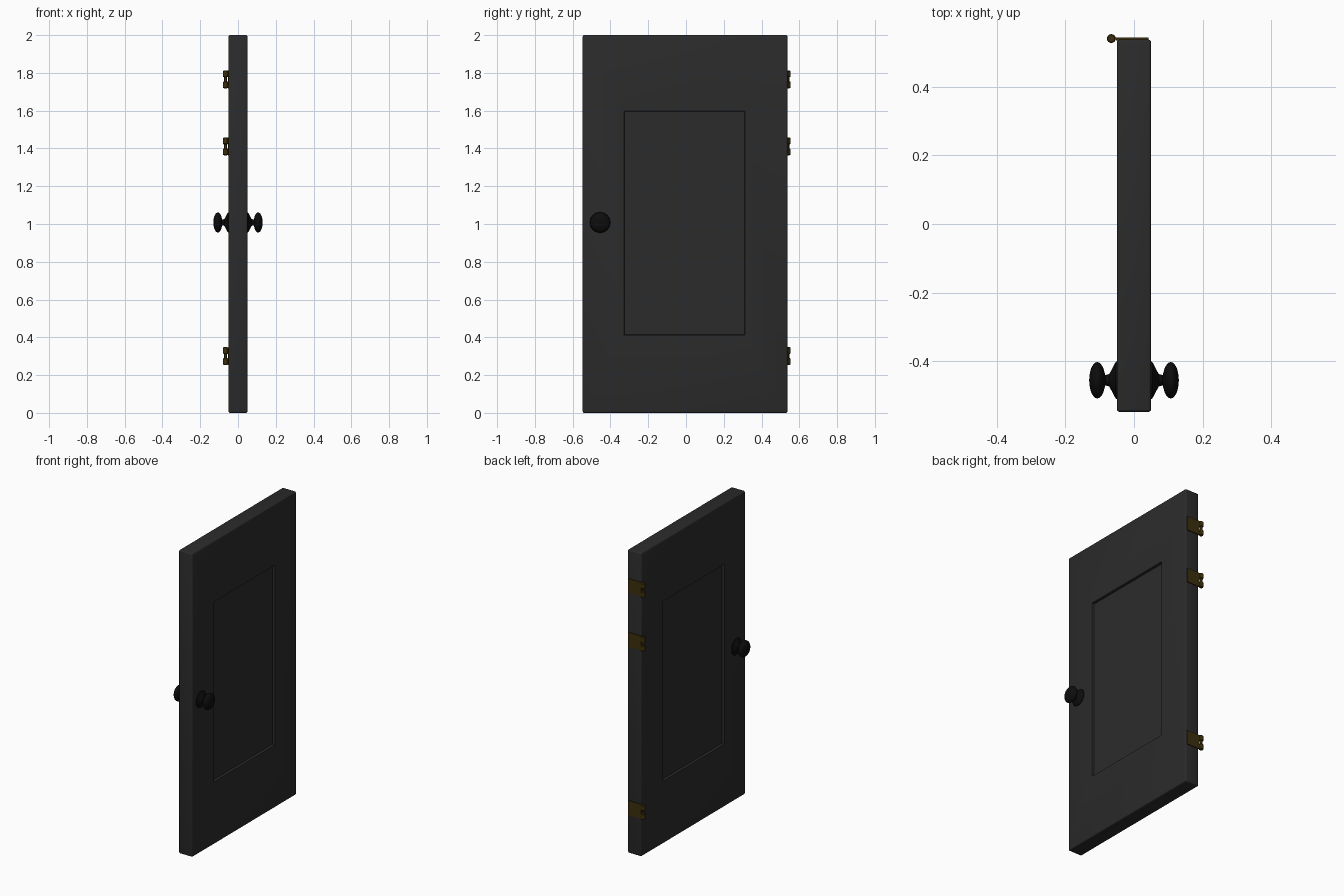
import bpy, bmesh, math
from mathutils import Matrix, Vector

if "Cube" in bpy.data.objects:
    bpy.data.objects.remove(bpy.data.objects["Cube"])


def material(name, color):
    m = bpy.data.materials.new(name)
    m.diffuse_color = (*color, 1)
    m.use_nodes = True
    m.node_tree.nodes["Principled BSDF"].inputs["Base Color"].default_value = m.diffuse_color
    return m


DOOR = material("dark_paint", (0.024, 0.024, 0.024))
BLACK = material("black_metal", (0.004, 0.004, 0.004))
BRASS = material("aged_brass", (0.045, 0.028, 0.004))


def finish(name, bm, mat, angle=35):
    bmesh.ops.recalc_face_normals(bm, faces=bm.faces)
    me = bpy.data.meshes.new(name)
    bm.to_mesh(me)
    bm.free()
    ob = bpy.data.objects.new(name, me)
    bpy.context.collection.objects.link(ob)
    me.materials.append(mat)
    bpy.ops.object.select_all(action='DESELECT')
    ob.select_set(True)
    bpy.context.view_layer.objects.active = ob
    bpy.ops.object.shade_smooth_by_angle(angle=math.radians(angle))
    return ob


def add_box(bm, lo, hi, bevel=0.0, segments=1):
    lo, hi = Vector(lo), Vector(hi)
    mat = Matrix.Translation((lo + hi) / 2) @ Matrix.Diagonal((*(hi - lo), 1))
    verts = bmesh.ops.create_cube(bm, size=1, matrix=mat)['verts']
    if bevel:
        edges = list({e for v in verts for e in v.link_edges})
        bmesh.ops.bevel(bm, geom=edges, offset=bevel, segments=segments,
                        profile=0.5, affect='EDGES')


def add_lathe(bm, profile, matrix, sides):
    """Spin (radius, height) points around z, then place with matrix."""
    verts = [bm.verts.new((r, 0, h)) for r, h in profile]
    edges = [bm.edges.new(p) for p in zip(verts, verts[1:])]
    bmesh.ops.spin(bm, geom=verts + edges, cent=(0, 0, 0), axis=(0, 0, 1),
                   angle=math.tau, steps=sides)
    made = [v for v in bm.verts if v.index == -1]
    bmesh.ops.remove_doubles(bm, verts=bm.verts, dist=1e-5)
    bmesh.ops.transform(bm, matrix=matrix, verts=bm.verts)


# Door slab with a recessed panel on both faces
bm = bmesh.new()
add_box(bm, (-0.05, -0.547, 0), (0.05, 0.537, 2), 0.008, 3)
big = [f for f in bm.faces if abs(f.normal.x) > 0.99 and f.calc_area() > 1]
for face in big:
    bmesh.ops.inset_individual(bm, faces=[face], thickness=0.2)
    for v in face.verts:
        v.co.y = 0.312 if v.co.y > 0 else -0.328
        v.co.z = 1.598 if v.co.z > 1 else 0.412
    bmesh.ops.inset_individual(bm, faces=[face], thickness=0.004, depth=-0.015)
finish("door_slab", bm, DOOR)

# Round knobs, one on each face
knob = [(0, 0), (0.055, 0), (0.053, 0.004), (0.030, 0.016), (0.018, 0.023), (0.015, 0.034)]
knob += [(0.053 * math.sin(a), 0.0575 - 0.0235 * math.cos(a))
         for a in (math.pi * i / 14 for i in range(2, 15))]
knob[-1] = (0, 0.081)
for side, label in ((1, "right"), (-1, "left")):
    bm = bmesh.new()
    place = (Matrix.Translation((side * 0.0495, -0.455, 1.008))
             @ Matrix.Rotation(side * math.pi / 2, 4, 'Y'))
    add_lathe(bm, knob, place, 32)
    finish("knob_" + label, bm, BLACK)

# Three hinges: leaf on the door edge, two knuckles and a thin pin
for i, z in enumerate((0.30, 1.41, 1.765)):
    bm = bmesh.new()
    for h0 in (-0.046, 0.012):
        h1 = h0 + 0.036
        r, b = 0.013, 0.003
        part = bmesh.new()
        add_lathe(part, [(0, h0), (r - b, h0), (r, h0 + b), (r, h1 - b), (r - b, h1), (0, h1)],
                  Matrix.Translation((-0.066, 0.534 + 0.006, z)), 16)
        tmp = bpy.data.meshes.new("tmp")
        part.to_mesh(tmp)
        part.free()
        bm.from_mesh(tmp)
        bpy.data.meshes.remove(tmp)
        # Tab joining the knuckle to the leaf
        add_box(bm, (-0.066, 0.537, z + h0 + 0.001), (-0.048, 0.543, z + h1 - 0.001))
    bmesh.ops.create_cone(bm, cap_ends=True, segments=12, radius1=0.007, radius2=0.007,
                          depth=0.094, matrix=Matrix.Translation((-0.066, 0.54, z)))
    add_box(bm, (-0.052, 0.535, z - 0.047), (0.042, 0.543, z + 0.047))
    finish("hinge_%d" % (i + 1), bm, BRASS)
